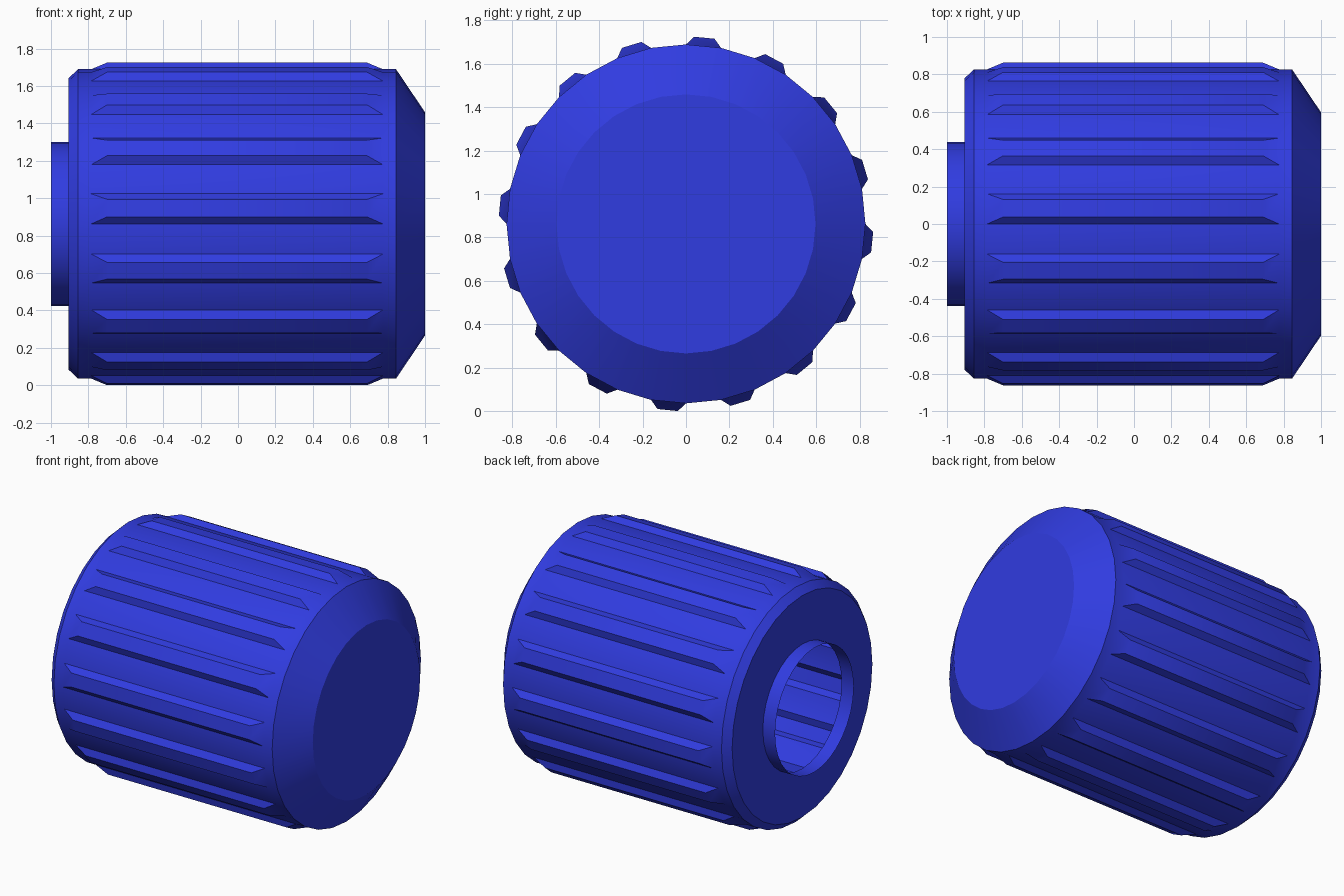
import bpy, bmesh
from math import sin, cos, pi, radians

if "Cube" in bpy.data.objects:
    bpy.data.objects.remove(bpy.data.objects["Cube"])

SIDES = 32
CZ = 0.8625                       # height of the knob axis (runs along x)
R = 0.827                         # grip radius
# (x, radius) from the open neck to the closed end
PROFILE = [(-1.0, 0.438), (-0.905, 0.438), (-0.905, 0.78), (-0.855, R),
           (-0.785, R), (0.775, R), (0.845, R), (1.0, 0.597)]
GRIP = 4                          # profile segment that carries the ridges
RIDGE_D, RIDGE_W, RIDGE_X = 0.862, 0.047, (-0.70, 0.69)

bm = bmesh.new()


def ring(x, r):
    return [bm.verts.new((x, r * sin(2 * pi * i / SIDES), CZ + r * cos(2 * pi * i / SIDES)))
            for i in range(SIDES)]


def ridge(base, angle):
    """Raised tapered bar standing on a four-vertex opening in the shell."""
    top = []
    for x, side in ((RIDGE_X[0], -1), (RIDGE_X[0], 1), (RIDGE_X[1], 1), (RIDGE_X[1], -1)):
        w = side * RIDGE_W
        top.append(bm.verts.new((x, RIDGE_D * sin(angle) + w * cos(angle),
                                 CZ + RIDGE_D * cos(angle) - w * sin(angle))))
    bm.faces.new(top)
    for k in range(4):
        n = (k + 1) % 4
        bm.faces.new((base[k], base[n], top[n], top[k]))


# Hollow shell with ridges on every other grip face
rings = [ring(x, r) for x, r in PROFILE]
for s in range(len(rings) - 1):
    a, b = rings[s], rings[s + 1]
    for i in range(SIDES):
        j = (i + 1) % SIDES
        quad = (a[i], a[j], b[j], b[i])
        if s == GRIP and i % 2 == 0:
            ridge(quad, 2 * pi * (i + 0.5) / SIDES)
        else:
            bm.faces.new(quad)

# Closed end
bm.faces.new(rings[-1])
bmesh.ops.recalc_face_normals(bm, faces=bm.faces)
if max(bm.faces, key=lambda f: f.calc_center_median().x).normal.x < 0:
    bmesh.ops.reverse_faces(bm, faces=bm.faces)

mesh = bpy.data.meshes.new("ridged_cap")
bm.to_mesh(mesh)
bm.free()
cap = bpy.data.objects.new("ridged_cap", mesh)
bpy.context.collection.objects.link(cap)

# Blue plastic
blue = bpy.data.materials.new("blue_plastic")
blue.diffuse_color = (0.03, 0.045, 0.75, 1)
blue.use_nodes = True
blue.node_tree.nodes["Principled BSDF"].inputs["Base Color"].default_value = blue.diffuse_color
mesh.materials.append(blue)

bpy.context.view_layer.objects.active = cap
cap.select_set(True)
bpy.ops.object.shade_smooth_by_angle(angle=radians(30))
